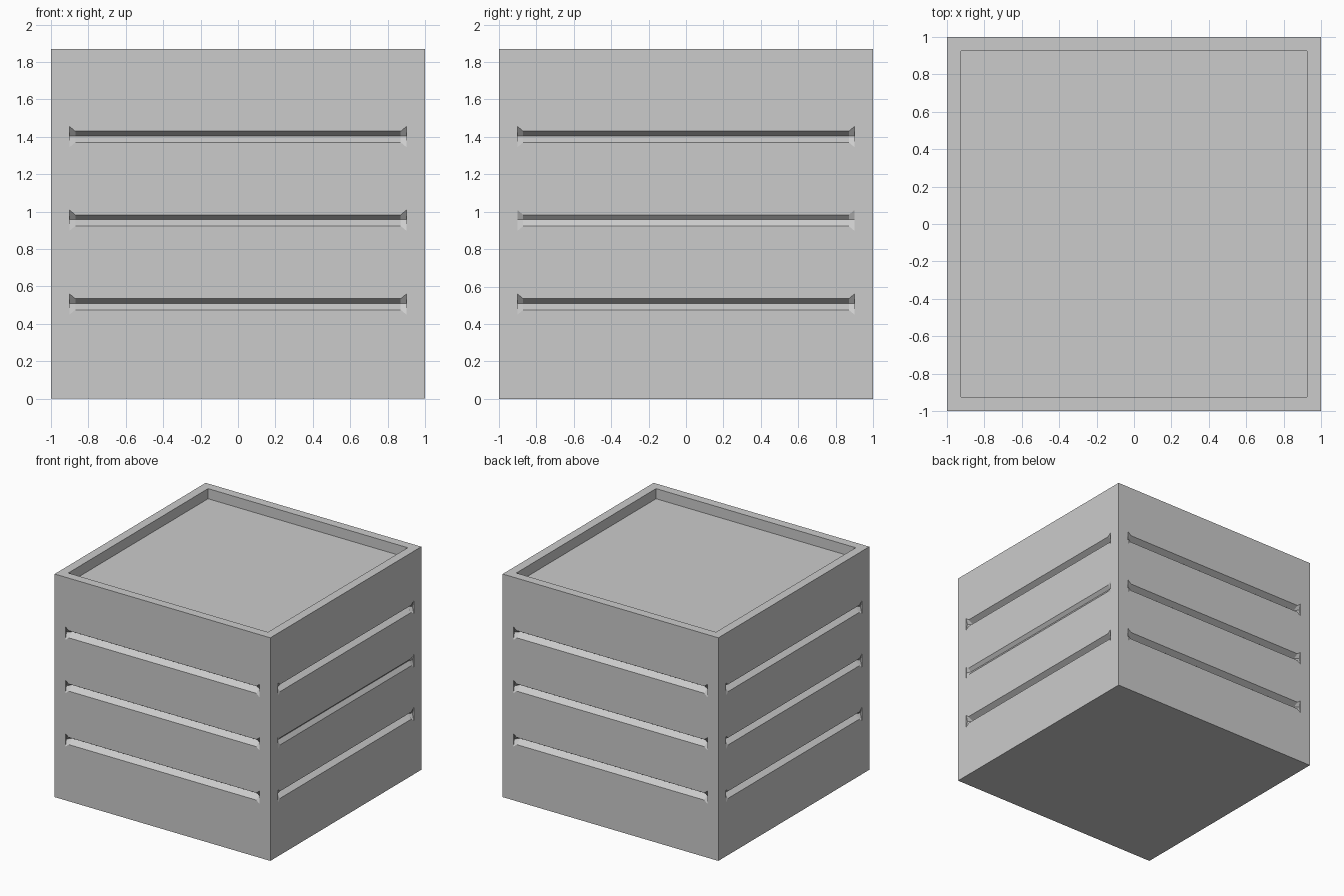
import bpy, bmesh, math
from mathutils import Matrix

if "Cube" in bpy.data.objects:
    bpy.data.objects.remove(bpy.data.objects["Cube"])

HALF, HEIGHT = 1.0, 1.87
RIM, RECESS = 0.105, 0.085


def new_object(name, bm):
    bmesh.ops.recalc_face_normals(bm, faces=bm.faces)
    mesh = bpy.data.meshes.new(name)
    bm.to_mesh(mesh)
    bm.free()
    obj = bpy.data.objects.new(name, mesh)
    bpy.context.collection.objects.link(obj)
    return obj


# Crate body: a box whose top is inset and pushed down to leave a rim
bm = bmesh.new()
bmesh.ops.create_cube(bm, size=2, matrix=Matrix.Translation((0, 0, HEIGHT / 2))
                      @ Matrix.Diagonal((HALF, HALF, HEIGHT / 2, 1)))
bm.faces.ensure_lookup_table()
top = max(bm.faces, key=lambda f: f.calc_center_median().z)
bmesh.ops.inset_region(bm, faces=[top], thickness=RIM)
floor = bmesh.ops.extrude_face_region(bm, geom=[top])
bmesh.ops.delete(bm, geom=[top], context='FACES_ONLY')
bmesh.ops.translate(bm, vec=(0, 0, -RECESS),
                    verts=[v for v in floor['geom'] if isinstance(v, bmesh.types.BMVert)])
crate = new_object("crate_body", bm)


# V-shaped plank groove with short flared ends, cut into the front then turned
def add_groove(bm, z, angle, depth):
    turn = Matrix.Rotation(angle, 4, 'Z')
    stations = [(-0.9, 0.055, 0.3), (-0.87, 0.03, 1), (0.87, 0.03, 1), (0.9, 0.055, 0.3)]
    rings = []
    for x, h, k in stations:
        section = [(-0.03, h), (0, h), (depth * k, 0.004), (0, -h), (-0.03, -h)]
        rings.append([bm.verts.new(turn @ Matrix.Translation((x, -HALF + d, z + dz)).translation)
                      for d, dz in section])
    for a, b in zip(rings, rings[1:]):
        for i in range(5):
            j = (i + 1) % 5
            bm.faces.new((a[i], a[j], b[j], b[i]))
    bm.faces.new(rings[0])
    bm.faces.new(rings[-1])


# Three grooves on each of the four sides
bm = bmesh.new()
for side in range(4):
    for row, z in enumerate((0.505, 0.953, 1.4)):
        shallow = side == 1 and row == 1
        add_groove(bm, z, side * math.pi / 2, 0.025 if shallow else 0.045)
cutter = new_object("groove_cutter", bm)
cutter.hide_render = True

cut = crate.modifiers.new("grooves", 'BOOLEAN')
cut.operation = 'DIFFERENCE'
cut.solver = 'EXACT'
cut.object = cutter
bpy.context.view_layer.objects.active = crate
crate.select_set(True)
bpy.ops.object.modifier_apply(modifier=cut.name)
bpy.data.objects.remove(cutter)
